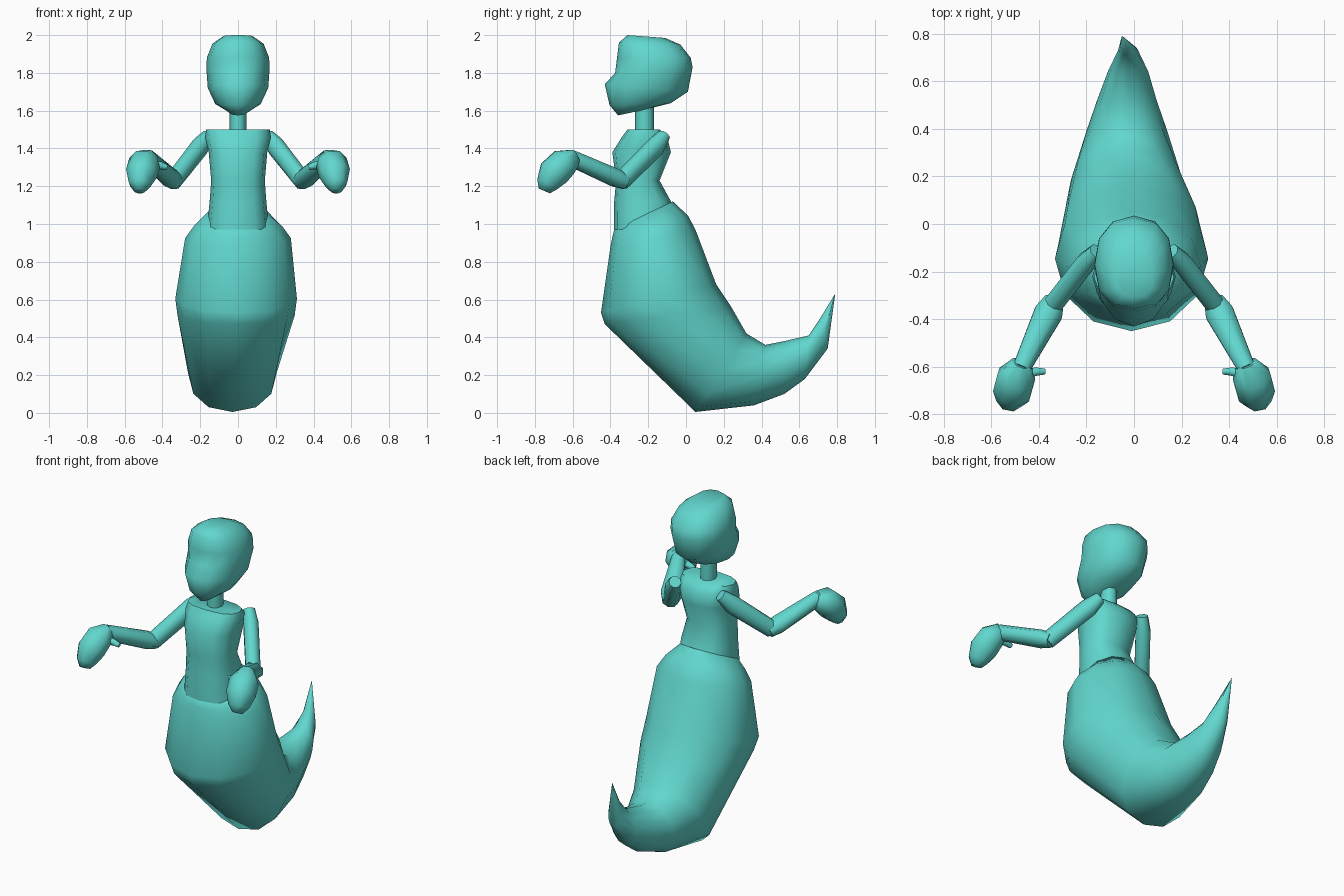
import bpy, bmesh, math
from mathutils import Vector

cube = bpy.data.objects.get("Cube")
if cube:
    bpy.data.objects.remove(cube, do_unlink=True)

teal = bpy.data.materials.new("teal")
teal.use_nodes = True
COLOUR = (0.12, 0.68, 0.62, 1)
teal.diffuse_color = COLOUR
teal.node_tree.nodes["Principled BSDF"].inputs["Base Color"].default_value = COLOUR


def skin(name, rings, angle=65):
    """Bridge equal-sized rings of points into a closed, smooth-shaded skin."""
    bm = bmesh.new()
    loops = [[bm.verts.new(p) for p in ring] for ring in rings]
    n = len(loops[0])
    for a, b in zip(loops, loops[1:]):
        for i in range(n):
            j = (i + 1) % n
            bm.faces.new((a[i], a[j], b[j], b[i]))
    bm.faces.new(loops[0])
    bm.faces.new(loops[-1])
    bmesh.ops.remove_doubles(bm, verts=bm.verts, dist=0.0005)
    bmesh.ops.recalc_face_normals(bm, faces=bm.faces)
    mesh = bpy.data.meshes.new(name)
    bm.to_mesh(mesh)
    bm.free()
    mesh.materials.append(teal)
    ob = bpy.data.objects.new(name, mesh)
    bpy.context.collection.objects.link(ob)
    bpy.ops.object.select_all(action='DESELECT')
    ob.select_set(True)
    bpy.context.view_layer.objects.active = ob
    bpy.ops.object.shade_smooth_by_angle(angle=math.radians(angle))
    return ob


def section(front, back, half_width, cx=0, n=12, power=1.0):
    """Oval ring spanning a front and a back (y, z) point; power < 1 is boxier."""
    f, b = Vector((cx, *front)), Vector((cx, *back))
    mid, half = (f + b) / 2, (f - b) / 2
    pts = []
    for i in range(n):
        t = 2 * math.pi * i / n
        c, s = math.cos(t), math.sin(t)
        c = math.copysign(abs(c) ** power, c)
        s = math.copysign(abs(s) ** power, s)
        pts.append(mid + half * c + Vector((half_width * s, 0, 0)))
    return pts


def tube(name, stops, side, n=8):
    """Limb through (x, y, z, width radius, height radius) stops."""
    centres = [Vector((s[0] * side, s[1], s[2])) for s in stops]
    rings = []
    for i, c in enumerate(centres):
        d = centres[min(i + 1, len(stops) - 1)] - centres[max(i - 1, 0)]
        across = d.cross(Vector((0, 0, 1))).normalized()
        up = across.cross(d).normalized()
        w, h = stops[i][3:]
        rings.append([c + across * w * math.cos(t) + up * h * math.sin(t)
                      for t in (2 * math.pi * (k + 0.5) / n for k in range(n))])
    return skin(name, rings)


# Skirt-like tail, sweeping back and curling up to a point
skin("tail", [
    section((-.38, .97), (-.07, 1.12), .165),
    section((-.39, .93), (.01, 1.045), .235),
    section((-.40, .88), (.05, .97), .28),
    section((-.45, .53), (.16, .68), .322, -.01),
    section((-.43, .47), (.24, .56), .31, -.01),
    section((.05, .005), (.32, .42), .235, -.03, power=.9),
    section((.36, .04), (.42, .36), .17, -.03),
    section((.52, .10), (.52, .38), .125, -.03),
    section((.63, .18), (.65, .41), .085, -.025),
    section((.75, .34), (.71, .50), .042, -.025),
    section((.79, .63), (.789, .63), .001, -.05),
])

# Torso, pinched at the waist
skin("torso", [
    section((y0, z), (y1, z), w, power=.8) for y0, y1, z, w in (
        (-.382, -.06, .97, .165),
        (-.38, -.08, 1.12, .15),
        (-.37, -.14, 1.23, .142),
        (-.39, -.08, 1.38, .155),
        (-.34, -.10, 1.46, .175),
        (-.31, -.14, 1.50, .168))
], 50)

# Neck
skin("neck", [section((-.27, z), (-.17, z), .044, n=8) for z in (1.47, 1.68)])

# Head with a low, jutting jaw
skin("head", [
    section((-.36, 1.575), (-.22, 1.605), .045),
    section((-.405, 1.63), (-.08, 1.64), .12),
    section((-.43, 1.74), (.01, 1.70), .16),
    section((-.375, 1.80), (.035, 1.83), .167, power=.9),
    section((-.365, 1.88), (.025, 1.88), .165, power=.85),
    section((-.355, 1.96), (-.03, 1.95), .135, power=.85),
    section((-.31, 2.0), (-.11, 1.985), .08, power=.85),
])

# Arms, bent at the elbow with drooping hands
for side, label in ((1, "left"), (-1, "right")):
    tube(label + "_upper_arm", [
        (.155, -.115, 1.47, .035, .035),
        (.20, -.16, 1.41, .045, .055),
        (.345, -.345, 1.225, .045, .05)], side)
    tube(label + "_forearm", [
        (.335, -.32, 1.22, .045, .04),
        (.36, -.375, 1.245, .065, .05),
        (.475, -.61, 1.35, .04, .045)], side)
    tube(label + "_hand", [
        (.472, -.585, 1.355, .045, .045),
        (.495, -.645, 1.325, .085, .08),
        (.51, -.70, 1.27, .085, .085),
        (.52, -.735, 1.21, .06, .06),
        (.52, -.75, 1.175, .03, .035)], side)
    tube(label + "_thumb", [
        (.46, -.63, 1.315, .025, .025),
        (.41, -.62, 1.31, .02, .022),
        (.375, -.62, 1.30, .014, .014)], side, 6)
